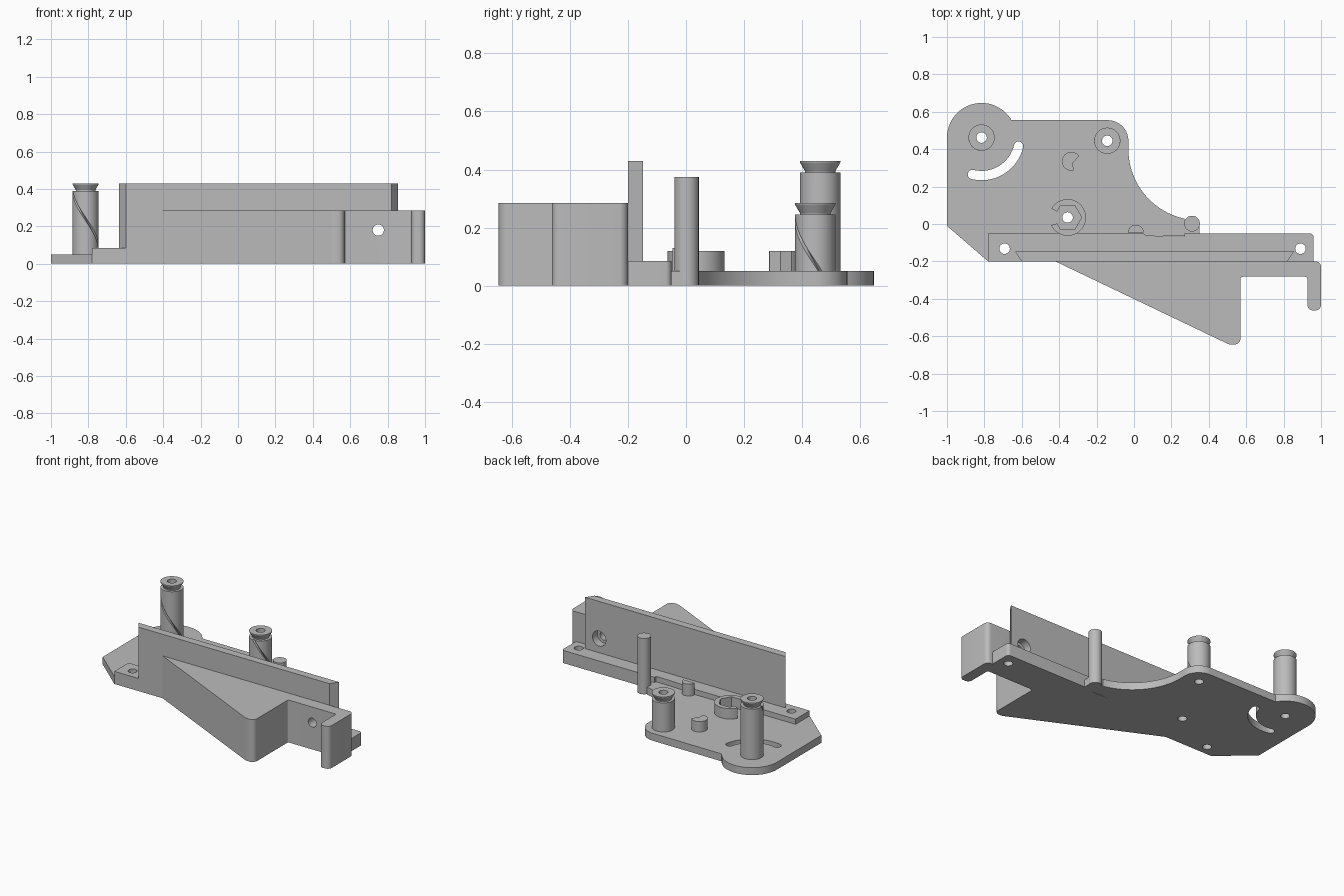
import bpy, bmesh
from math import sin, cos, tan, radians, pi
from mathutils import Vector

old = bpy.data.objects.get("Cube")
if old:
    bpy.data.objects.remove(old, do_unlink=True)

GREY = (0.5, 0.5, 0.5, 1)
mat = bpy.data.materials.new("plain grey")
mat.use_nodes = True
mat.diffuse_color = GREY
mat.node_tree.nodes["Principled BSDF"].inputs["Base Color"].default_value = GREY


def arc(cx, cy, r, a0=0, a1=352.5, n=48):
    """Points along an arc, angles in degrees."""
    angles = [radians(a0 + (a1 - a0) * i / (n - 1)) for i in range(n)]
    return [(cx + r * cos(a), cy + r * sin(a)) for a in angles]


def rounded(corners):
    """Closed outline from (x, y, fillet radius) corners."""
    out = []
    for i, (x, y, r) in enumerate(corners):
        p = Vector((x, y))
        if r == 0:
            out.append((x, y))
            continue
        u = (Vector(corners[i - 1][:2]) - p).normalized()
        v = (Vector(corners[(i + 1) % len(corners)][:2]) - p).normalized()
        half = u.angle(v) / 2
        mid = p + (u + v).normalized() * r / sin(half)
        a = p + u * r / tan(half) - mid
        b = p + v * r / tan(half) - mid
        for k in range(9):
            q = mid + a.normalized().slerp(b.normalized(), k / 8) * r
            out.append((q.x, q.y))
    return out


def finish(ob):
    ob.data.materials.clear()
    ob.data.materials.append(mat)
    bpy.ops.object.select_all(action="DESELECT")
    ob.select_set(True)
    bpy.context.view_layer.objects.active = ob
    bpy.ops.object.shade_smooth_by_angle(angle=radians(30))
    return ob


def prism(name, z0, z1, *outlines):
    """Upright solid; outlines after the first are holes."""
    curve = bpy.data.curves.new(name, "CURVE")
    curve.dimensions = "2D"
    curve.fill_mode = "BOTH"
    curve.extrude = (z1 - z0) / 2
    for pts in outlines:
        spline = curve.splines.new("POLY")
        spline.points.add(len(pts) - 1)
        for sp, (x, y) in zip(spline.points, pts):
            sp.co = (x, y, 0, 1)
        spline.use_cyclic_u = True
    temp = bpy.data.objects.new(name, curve)
    bpy.context.collection.objects.link(temp)
    graph = bpy.context.evaluated_depsgraph_get()
    mesh = bpy.data.meshes.new_from_object(temp.evaluated_get(graph))
    bpy.data.objects.remove(temp, do_unlink=True)
    bm = bmesh.new()
    bm.from_mesh(mesh)
    bmesh.ops.remove_doubles(bm, verts=bm.verts, dist=1e-5)
    bmesh.ops.translate(bm, verts=bm.verts, vec=(0, 0, (z0 + z1) / 2))
    bmesh.ops.recalc_face_normals(bm, faces=bm.faces)
    bm.to_mesh(mesh)
    bm.free()
    ob = bpy.data.objects.new(name, mesh)
    bpy.context.collection.objects.link(ob)
    return finish(ob)


def drill(ob, x, z, r):
    """Cut a hole along y through a part."""
    bpy.ops.mesh.primitive_cylinder_add(vertices=40, radius=r, depth=1,
                                        location=(x, -0.2, z), rotation=(pi / 2, 0, 0))
    cutter = bpy.context.object
    mod = ob.modifiers.new("hole", "BOOLEAN")
    mod.operation, mod.solver, mod.object = "DIFFERENCE", "EXACT", cutter
    bpy.context.view_layer.objects.active = ob
    bpy.ops.object.modifier_apply(modifier=mod.name)
    bpy.data.objects.remove(cutter, do_unlink=True)
    finish(ob)


def post(name, cx, cy, top):
    """Hollow post with a helical groove and a flared head."""
    n, steps, base, neck = 64, 24, 0.05, top - 0.04
    rings = [(0.07, base + (neck - base) * i / steps, 0.012) for i in range(steps + 1)]
    rings += [(0.052, neck, 0), (0.052, neck + 0.004, 0), (0.07, top - 0.005, 0),
              (0.07, top, 0), (HOLE, top, 0), (HOLE, base, 0)]
    bm = bmesh.new()
    grid = []
    for r, z, groove in rings:
        turn = radians(190 + 550 * (0.385 - max(base, min(z, neck))))
        if r == HOLE:
            turn = 0 if z == base else radians(190 + 550 * (0.385 - neck))
        row = []
        for k in range(n):
            a = turn + 2 * pi * k / n
            rr = r - (groove if k == 0 else 0)
            row.append(bm.verts.new((cx + rr * cos(a), cy + rr * sin(a), z)))
        grid.append(row)
    # straighten the bore by giving both of its ends the same angles
    for top_v, low_v in zip(grid[-2], grid[-1]):
        low_v.co.x, low_v.co.y = top_v.co.x, top_v.co.y
    for low, high in zip(grid, grid[1:]):
        for k in range(n):
            j = (k + 1) % n
            bm.faces.new((low[k], low[j], high[j], high[k]))
    bmesh.ops.recalc_face_normals(bm, faces=bm.faces)
    mesh = bpy.data.meshes.new(name)
    bm.to_mesh(mesh)
    bm.free()
    ob = bpy.data.objects.new(name, mesh)
    bpy.context.collection.objects.link(ob)
    finish(ob)


HOLE = 0.028
TALL, SHORT, NUT = (-0.815, 0.462), (-0.143, 0.445), (-0.355, 0.035)

# Base plate with the curved slot and the post holes
plate = [(-1, -0.01)] + arc(*TALL, 0.185, 180, 31)
plate += arc(-0.14, 0.445, 0.11, 90, 0, 16) + arc(0.35, 0.4, 0.38, 180, 258, 32)
plate += [(0.27, -0.065), (0.05, -0.065), (0.05, -0.05), (-0.78, -0.05), (-0.78, -0.2)]
slot = arc(*TALL, 0.228, -104, -13, 24)
for end, a in ((-13, -13), (-104, 76)):
    ex, ey = arc(*TALL, 0.203, end, end, 2)[0]
    slot += arc(ex, ey, 0.025, a, a + 180, 12)[1:-1]
    if end == -13:
        slot += arc(*TALL, 0.178, -13, -104, 24)
prism("base_plate", 0, 0.05, plate, slot, *[arc(*c, HOLE) for c in (TALL, SHORT, NUT)])

# Rail along the plate with a shallow relief and two screw holes
rail = rounded([(-0.78, -0.2, 0), (0.96, -0.2, 0), (0.96, -0.05, 0.02), (0.27, -0.05, 0),
                (0.27, -0.068, 0), (0.2, -0.068, 0), (0.06, -0.06, 0), (0.05, -0.05, 0),
                (-0.78, -0.05, 0)])
prism("rail", 0, 0.085, rail, arc(-0.692, -0.132, HOLE), arc(0.89, -0.132, HOLE))

# Tall wall with slanted ends
wall = prism("tall_wall", 0.085, 0.43,
             [(-0.6, -0.2), (0.82, -0.2), (0.855, -0.148), (-0.635, -0.148)])
drill(wall, 0.75, 0.18, 0.05)

# Front wedge with its arm and hook
block = prism("front_wedge", 0, 0.285, rounded([
    (-0.42, -0.2, 0), (0.51, -0.645, 0.06), (0.57, -0.645, 0.035), (0.57, -0.282, 0.012),
    (0.927, -0.282, 0.012), (0.927, -0.462, 0.03), (1, -0.462, 0.03), (1, -0.2, 0.03)]))
drill(block, 0.75, 0.18, 0.03)

# Grooved posts
post("tall_post", *TALL, 0.43)
post("short_post", *SHORT, 0.285)

# Open nut holder with a hexagonal pocket
nx, ny = NUT
holder = arc(nx, ny, 0.098, -155, 152, 56)
holder += [(nx - 0.056, ny + 0.032)] + arc(nx, ny, 0.075, 120, -120, 5)
holder += [(nx - 0.056, ny - 0.032)]
prism("nut_holder", 0.05, 0.12, holder)

# Notched stop, half-round stop and guide pin with its foot
prism("notched_stop", 0.05, 0.12, arc(-0.335, 0.335, 0.05, 35, 285, 32) + [(-0.328, 0.325)])
prism("half_round_stop", 0.05, 0.13, arc(0.01, -0.046, 0.042, 0, 180, 24))
prism("guide_pin", 0, 0.375, arc(0.31, 0.002, 0.042))
prism("guide_pin_foot", 0, 0.05, [(0.27, -0.05), (0.35, -0.05), (0.35, 0), (0.27, 0)])
